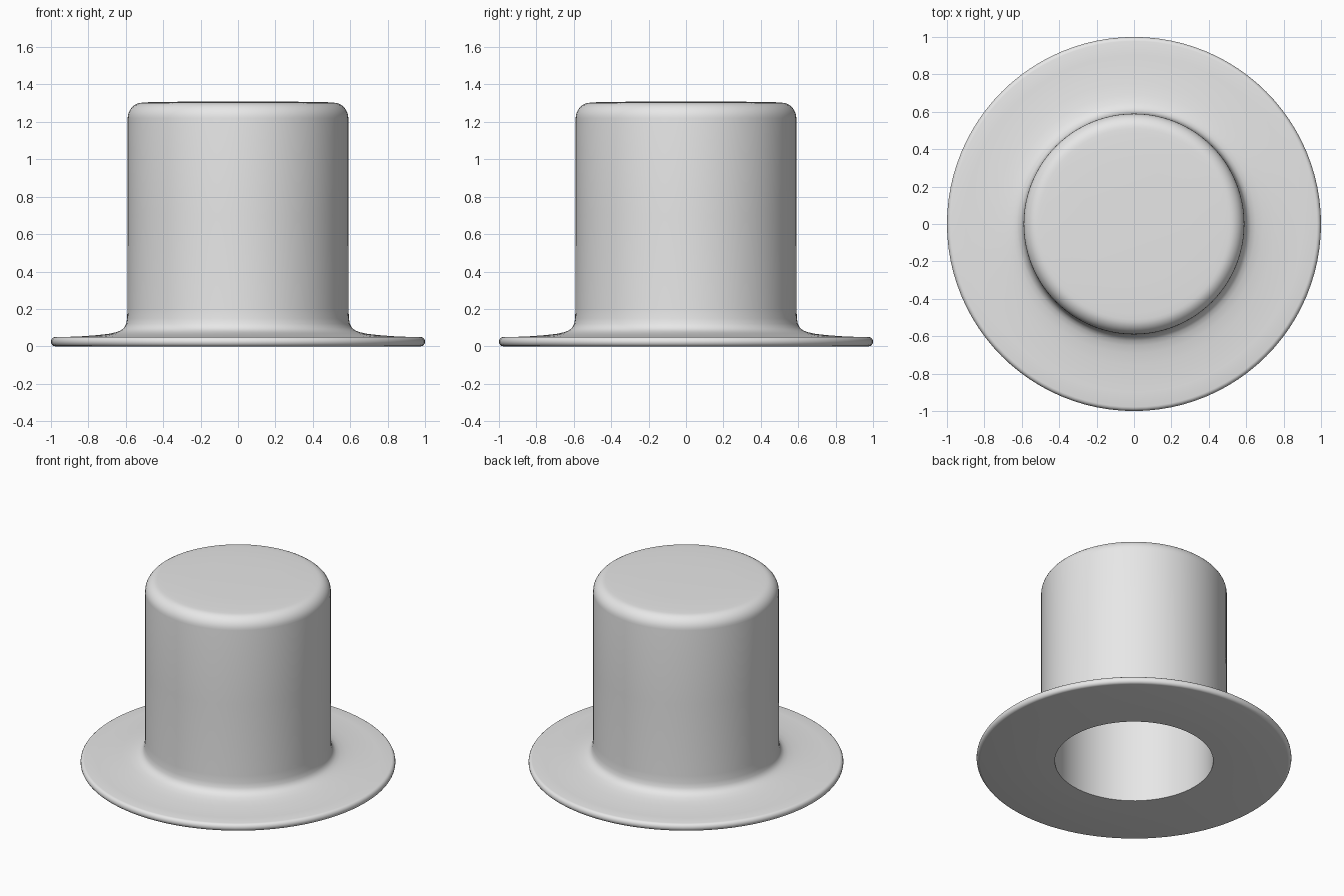
import bpy, bmesh, math
from mathutils import Vector

cube = bpy.data.objects.get("Cube")
if cube:
    bpy.data.objects.remove(cube, do_unlink=True)

SEGMENTS = 96


def arc(cx, cz, rx, rz, start, end, steps=8):
    """Profile points along an elliptical arc, angles in degrees."""
    angles = [math.radians(start + (end - start) * i / steps) for i in range(steps + 1)]
    return [(cx + rx * math.cos(a), cz + rz * math.sin(a)) for a in angles]


def lathe(name, profile, material):
    """Revolve a radius/height profile around the z axis."""
    bm = bmesh.new()
    verts = [bm.verts.new((r, 0, z)) for r, z in profile]
    edges = [bm.edges.new(pair) for pair in zip(verts, verts[1:])]
    bmesh.ops.spin(bm, geom=verts + edges, cent=Vector(), axis=(0, 0, 1),
                   angle=math.tau, steps=SEGMENTS, use_merge=False)
    bmesh.ops.remove_doubles(bm, verts=bm.verts[:], dist=0.0001)
    bmesh.ops.recalc_face_normals(bm, faces=bm.faces[:])
    mesh = bpy.data.meshes.new(name)
    bm.to_mesh(mesh)
    bm.free()
    mesh.materials.append(material)
    obj = bpy.data.objects.new(name, mesh)
    bpy.context.collection.objects.link(obj)
    bpy.ops.object.select_all(action='DESELECT')
    obj.select_set(True)
    bpy.context.view_layer.objects.active = obj
    bpy.ops.object.shade_smooth_by_angle(angle=math.radians(40))
    return obj


grey = bpy.data.materials.new("light_grey")
grey.use_nodes = True
colour = (0.8, 0.8, 0.8, 1)
grey.diffuse_color = colour
grey.node_tree.nodes["Principled BSDF"].inputs["Base Color"].default_value = colour

# Crown top with a rounded rim, straight side, then the flare into the brim
profile = [(0, 1.31), (0.3, 1.308), (0.48, 1.305)]
profile += arc(0.51, 1.22, 0.08, 0.083, 90, 0)
profile += [(0.59, 0.7), (0.591, 0.2)]
profile += [(0.593, 0.15), (0.598, 0.12), (0.608, 0.1), (0.625, 0.086), (0.65, 0.076),
            (0.69, 0.067), (0.75, 0.06), (0.83, 0.054), (0.9, 0.051)]
# Rounded brim edge
profile += arc(0.978, 0.025, 0.022, 0.025, 90, -90)
# Flat underside, hollow inside and inner ceiling
profile += [(0.503, 0), (0.503, 1.22), (0, 1.22)]

lathe("top_hat", profile, grey)
